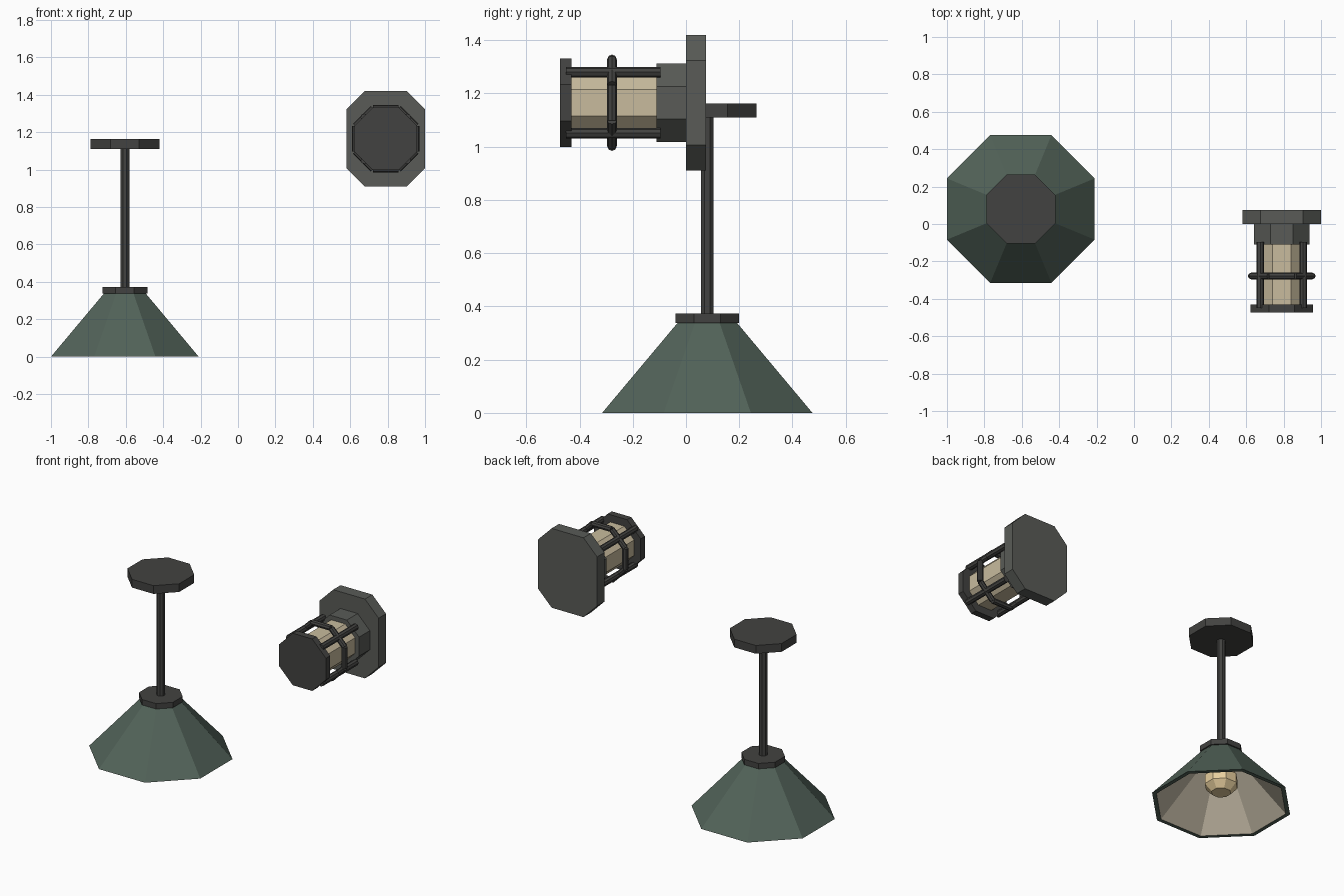
import bpy, bmesh, math
from mathutils import Vector, Matrix

if "Cube" in bpy.data.objects:
    bpy.data.objects.remove(bpy.data.objects["Cube"])


def mat(name, r, g, b):
    m = bpy.data.materials.new(name)
    m.diffuse_color = (r, g, b, 1)
    m.use_nodes = True
    m.node_tree.nodes["Principled BSDF"].inputs["Base Color"].default_value = m.diffuse_color
    return m


IRON = mat("dark_iron", 0.055, 0.055, 0.052)
STEEL = mat("grey_iron", 0.10, 0.105, 0.095)
GREEN = mat("green_enamel", 0.085, 0.125, 0.10)
CREAM = mat("cream_lining", 0.55, 0.49, 0.38)
GLASS = mat("cream_glass", 0.58, 0.50, 0.34)
GLOW = mat("warm_bulb", 0.80, 0.62, 0.34)

PENDANT = Matrix.Translation((-0.605, 0.08, 0))
# local z of the wall lamp points out from the wall, toward -y
WALL = Matrix.Translation((0.79, 0, 1.165)) @ Matrix.Rotation(math.pi / 2, 4, 'X')


def finish(name, bm, material, frame):
    me = bpy.data.meshes.new(name)
    bm.to_mesh(me)
    bm.free()
    me.materials.append(material)
    ob = bpy.data.objects.new(name, me)
    ob.matrix_world = frame
    bpy.context.collection.objects.link(ob)
    return ob


def lathe(name, profile, material, frame, start=True, end=True, n=8):
    """Octagonal turning; profile = (flat-to-centre distance, height)."""
    bm = bmesh.new()
    k = 1 / math.cos(math.pi / n)
    rings = [[bm.verts.new((r * k * math.cos((i + .5) * math.tau / n),
                            r * k * math.sin((i + .5) * math.tau / n), z))
              for i in range(n)] for r, z in profile]
    for a, b in zip(rings, rings[1:]):
        for i in range(n):
            j = (i + 1) % n
            bm.faces.new((a[i], a[j], b[j], b[i]))
    if start:
        bm.faces.new(rings[0][::-1])
    if end:
        bm.faces.new(rings[-1])
    return finish(name, bm, material, frame)


def strut(name, p, q, r, material, frame):
    """Round bar between two points."""
    p, q = Vector(p), Vector(q)
    d = q - p
    bm = bmesh.new()
    m = Matrix.Translation((p + q) / 2) @ d.to_track_quat('Z', 'Y').to_matrix().to_4x4()
    bmesh.ops.create_cone(bm, cap_ends=True, segments=8, radius1=r, radius2=r,
                          depth=d.length, matrix=m)
    return finish(name, bm, material, frame)


# Pendant lamp
lathe("pendant_shade", [(0.37, 0), (0.395, 0), (0.11, 0.34)], GREEN, PENDANT, start=False)
lathe("shade_lining", [(0.09, 0.325), (0.37, 0)], CREAM, PENDANT, end=False)
lathe("shade_collar", [(0.12, 0.338), (0.12, 0.373)], IRON, PENDANT)
lathe("pendant_rod", [(0.024, 0.37), (0.024, 1.115)], IRON, PENDANT)
lathe("ceiling_canopy", [(0.184, 1.11), (0.184, 1.163)], IRON, PENDANT)
lathe("bulb_socket", [(0.05, 0.23), (0.05, 0.33)], IRON, PENDANT)
lathe("pendant_bulb", [(0.055, 0.075), (0.093, 0.12), (0.093, 0.18), (0.05, 0.24)],
      GLOW, PENDANT)

# Wall lamp back plate: box with clipped corners
bm = bmesh.new()
w, h, c = 0.21, 0.255, 0.097
outline = [(w, -h + c), (w, h - c), (w - c, h), (-w + c, h),
           (-w, h - c), (-w, -h + c), (-w + c, -h), (w - c, -h)]
face = bm.faces.new([bm.verts.new((x, y, -0.075)) for x, y in outline])
out = bmesh.ops.extrude_face_region(bm, geom=[face], use_keep_orig=True)
bmesh.ops.translate(bm, vec=(0, 0, 0.075),
                    verts=[g for g in out["geom"] if isinstance(g, bmesh.types.BMVert)])
bmesh.ops.recalc_face_normals(bm, faces=bm.faces)
finish("wall_plate", bm, STEEL, WALL)

# Wall lamp body
lathe("lamp_base", [(0.148, 0), (0.148, 0.11)], STEEL, WALL)
lathe("lamp_glass", [(0.12, 0.10), (0.12, 0.44)], GLASS, WALL)
lathe("lamp_cap", [(0.167, 0.43), (0.167, 0.473)], IRON, WALL)

# Cage: four long bars and an eight-piece hoop
for i in range(4):
    a = math.pi / 4 + i * math.pi / 2
    x, y = 0.162 * math.cos(a), 0.162 * math.sin(a)
    strut(f"cage_bar_{i + 1}", (x, y, 0.095), (x, y, 0.45), 0.02, IRON, WALL)

R = 0.163 / math.cos(math.pi / 8)
pts = [(R * math.cos((i + .5) * math.pi / 4), R * math.sin((i + .5) * math.pi / 4), 0.278)
       for i in range(8)]
for i in range(8):
    strut(f"cage_hoop_{i + 1}", pts[i], pts[(i + 1) % 8], 0.018, IRON, WALL)
